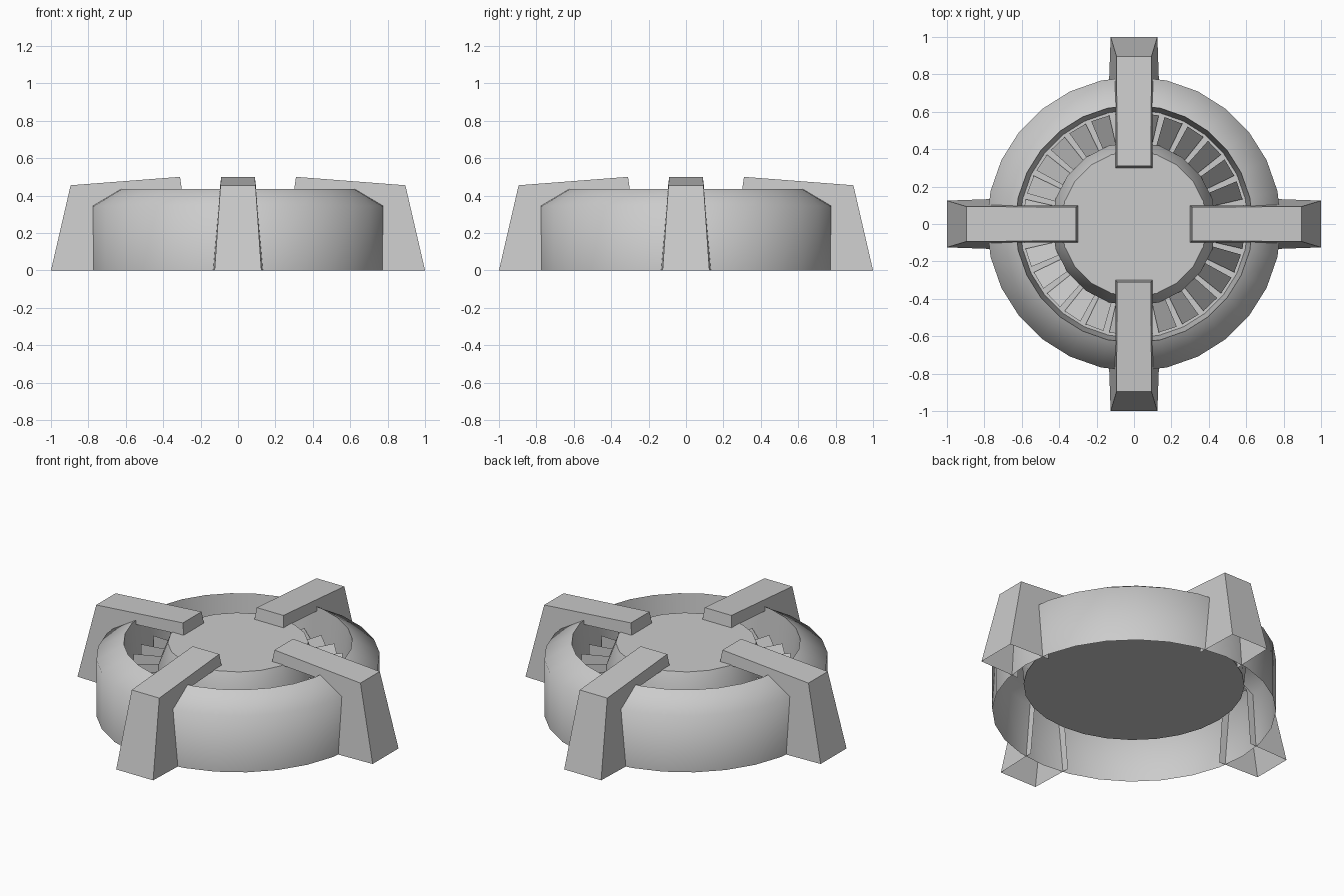
import bpy, bmesh, math

if "Cube" in bpy.data.objects:
    bpy.data.objects.remove(bpy.data.objects["Cube"], do_unlink=True)

grey = bpy.data.materials.new("plain_grey")
grey.use_nodes = True
grey.diffuse_color = (0.6, 0.6, 0.6, 1)
grey.node_tree.nodes["Principled BSDF"].inputs["Base Color"].default_value = (0.6, 0.6, 0.6, 1)


def finish(bm, name, smooth=None):
    bmesh.ops.recalc_face_normals(bm, faces=bm.faces)
    mesh = bpy.data.meshes.new(name)
    bm.to_mesh(mesh)
    bm.free()
    obj = bpy.data.objects.new(name, mesh)
    bpy.context.collection.objects.link(obj)
    mesh.materials.append(grey)
    if smooth:
        bpy.ops.object.select_all(action='DESELECT')
        obj.select_set(True)
        bpy.context.view_layer.objects.active = obj
        bpy.ops.object.shade_smooth_by_angle(angle=math.radians(smooth))
    return obj


def lathe(name, profile, sides, cap=False, smooth=None):
    """Revolve an (r, z) profile around z; cap closes the last ring."""
    bm = bmesh.new()
    rings = []
    for r, z in profile:
        angles = [math.tau * i / sides for i in range(sides)]
        rings.append([bm.verts.new((r * math.cos(a), r * math.sin(a), z)) for a in angles])
    for low, high in zip(rings, rings[1:]):
        for i in range(sides):
            j = (i + 1) % sides
            bm.faces.new((low[i], low[j], high[j], high[i]))
    if cap:
        bm.faces.new(rings[-1])
    return finish(bm, name, smooth)


FLOOR = 0.166
SIDES = 28

# Open-bottomed outer housing with sloped shoulder and inner wall
lathe("housing_ring", [(0.787, 0), (0.787, 0.345), (0.635, 0.435), (0.61, FLOOR)], SIDES, smooth=65)

# Recessed floor and raised central hub
lathe("floor_disc", [(0.613, FLOOR)], SIDES, cap=True)
lathe("centre_hub", [(0.44, FLOOR), (0.44, 0.30), (0.39, 0.43)], 20, cap=True, smooth=30)

# Slanted vanes around the hub, each a radial wedge
bm = bmesh.new()
for k in range(SIDES):
    start = math.tau * k / SIDES
    end = start + math.tau / SIDES * 0.76
    wedge = [[], []]
    for side, r in enumerate((0.43, 0.595)):
        for a, z in ((start, FLOOR), (end, FLOOR), (end, 0.30), (start, 0.19)):
            wedge[side].append(bm.verts.new((r * math.cos(a), r * math.sin(a), z)))
    inner, outer = wedge
    bm.faces.new(inner)
    bm.faces.new(outer)
    for i in range(4):
        j = (i + 1) % 4
        bm.faces.new((inner[i], inner[j], outer[j], outer[i]))
finish(bm, "vanes")

# Four tapered clamp legs, open at the foot and on the inner side of the post
LEG = [(0.73, 0), (1.0, 0), (0.895, 0.455), (0.31, 0.5), (0.30, 0.43),
       (0.63, 0.41), (0.73, 0.36)]


def leg(name, angle):
    bm = bmesh.new()
    c, s = math.cos(angle), math.sin(angle)
    flanks = []
    for sign in (-1, 1):
        flank = []
        for r, z in LEG:
            w = sign * (0.09 + (0.5 - z) * (0.07 + (1 - r) * 0.07))
            flank.append(bm.verts.new((r * c - w * s, r * s + w * c, z)))
        bm.faces.new(flank)
        flanks.append(flank)
    left, right = flanks
    for i in range(1, len(LEG) - 1):
        bm.faces.new((left[i], left[i + 1], right[i + 1], right[i]))
    finish(bm, name)


for i, name in enumerate(("left_leg", "back_leg", "right_leg", "front_leg")):
    leg(name, i * math.pi / 2)
